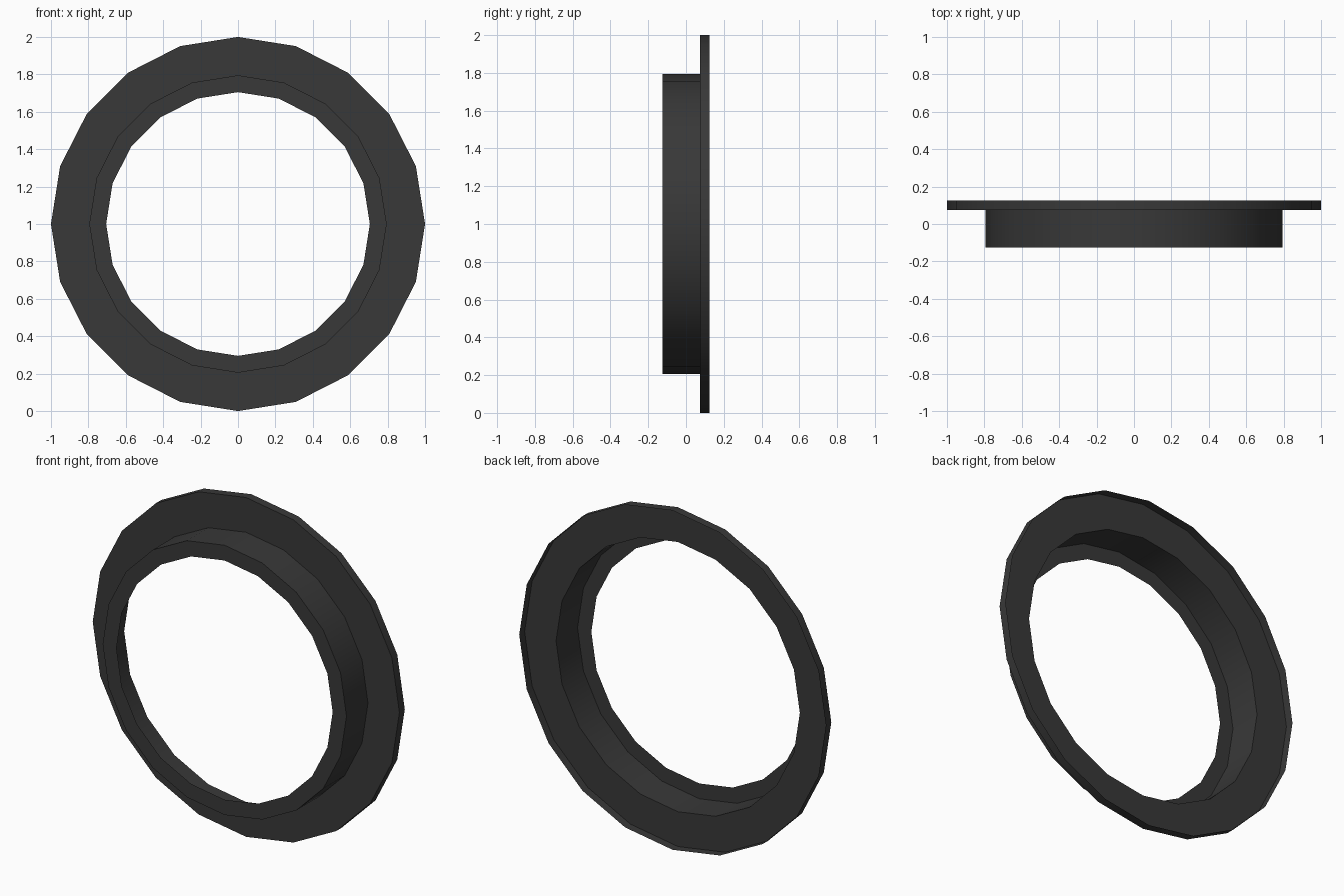
import bpy, bmesh, math

if "Cube" in bpy.data.objects:
    bpy.data.objects.remove(bpy.data.objects["Cube"])

SIDES = 20
# Open thin-sheet profile (radius, y): lip, barrel, flange, rim
PROFILE = [(0.705, -0.125), (0.795, -0.125), (0.795, 0.075), (1.0, 0.075), (1.0, 0.125)]

mat = bpy.data.materials.new("dark grey")
mat.diffuse_color = (0.04, 0.04, 0.04, 1)
mat.use_nodes = True
mat.node_tree.nodes["Principled BSDF"].inputs["Base Color"].default_value = mat.diffuse_color

# Revolve the profile around the y axis
bm = bmesh.new()
rings = []
for r, y in PROFILE:
    angles = [2 * math.pi * i / SIDES for i in range(SIDES)]
    rings.append([bm.verts.new((r * math.cos(a), y, 1 + r * math.sin(a))) for a in angles])
for a, b in zip(rings, rings[1:]):
    for i in range(SIDES):
        j = (i + 1) % SIDES
        bm.faces.new((a[i], a[j], b[j], b[i]))

# Make the lip face the front and the outside face outwards
bm.normal_update()
bm.faces.ensure_lookup_table()
if bm.faces[0].normal.y > 0:
    bmesh.ops.reverse_faces(bm, faces=bm.faces[:])

mesh = bpy.data.meshes.new("flanged_ring")
bm.to_mesh(mesh)
bm.free()
mesh.materials.append(mat)
ring = bpy.data.objects.new("flanged_ring", mesh)
bpy.context.collection.objects.link(ring)

# Smooth walls, sharp corners
bpy.context.view_layer.objects.active = ring
ring.select_set(True)
bpy.ops.object.shade_smooth_by_angle(angle=math.radians(30))
